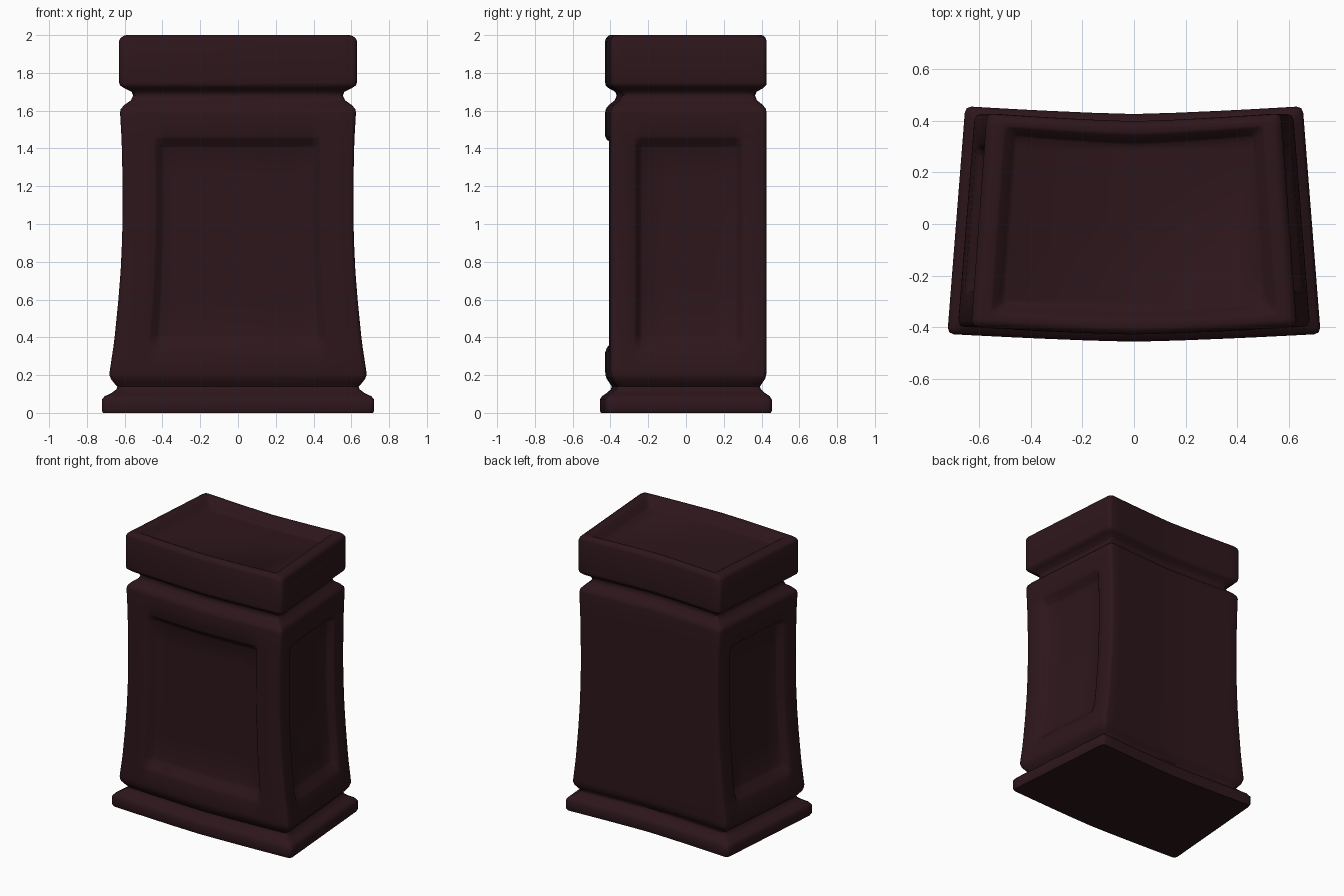
import bpy, bmesh

# Vertical profile: height, front half width, half depth
PROFILE = [
    (0.0, .716, .436), (.012, .723, .441), (.07, .723, .441), (.088, .708, .430),
    (.105, .672, .405), (.125, .645, .383), (.14, .640, .378), (.155, .655, .388),
    (.18, .675, .405), (.20, .682, .411), (.22, .681, .413),
    (.32, .666, .413), (.345, .662, .413), (.385, .657, .413), (.41, .654, .413),
    (.6, .635, .413), (.75, .623, .413), (.9, .616, .413), (1.05, .612, .413),
    (1.25, .613, .413), (1.40, .617, .413), (1.415, .617, .413), (1.45, .619, .413),
    (1.465, .619, .413), (1.59, .626, .413), (1.61, .622, .409), (1.63, .603, .393),
    (1.655, .568, .362), (1.68, .556, .352), (1.70, .565, .360), (1.72, .605, .396),
    (1.735, .627, .411), (1.75, .631, .413), (1.97, .631, .413), (1.985, .624, .408),
    (1.997, .605, .396), (2.0, .59, .387), (2.0, .56, .368), (1.995, .548, .358),
    (1.95, .515, .330), (1.94, .50, .320),
]
DEPTH = .05


def ramp(x, lo, hi):
    k = max(0, min(1, (x - lo) / (hi - lo)))
    return k * k * (3 - 2 * k)


def mirrored(half):
    return [-v for v in reversed(half)] + [0] + half


# Section outline in unit square: front, right, back, left with rounded corners
S = mirrored([.25, .5, .635, .655, .70, .72, .85, .965])
T = mirrored([.3, .6, .625, .675, .70, .85, .945])
outline = [(s, -1, 'front') for s in S] + [(.99, -.985, '')]
outline += [(1, t, 'side') for t in T] + [(.99, .985, '')]
outline += [(s, 1, 'back') for s in reversed(S)] + [(-.99, .985, '')]
outline += [(-1, t, 'side') for t in reversed(T)] + [(-.99, -.985, '')]


def point(s, t, face, z, w, d, panels):
    x = s * w * (.952 - .048 * t)
    y = t * d + .03 * (abs(s) ** 1.3 - .5)
    # Sunken panels on the front and both sides
    if panels:
        rows = ramp(z, .32, .41) * (1 - ramp(z, 1.40, 1.465))
        if face == 'front':
            y += DEPTH * rows * (1 - ramp(abs(s), .635, .72))
        elif face == 'side':
            x -= s * DEPTH * rows * (1 - ramp(abs(t), .60, .70))
    return x, y, z


# Pedestal lofted ring by ring, including the sunken top tray
bm = bmesh.new()
rings = [[bm.verts.new(point(*o, z, w, d, .3 < z < 1.5)) for o in outline]
         for z, w, d in PROFILE]
n = len(outline)
for a, b in zip(rings, rings[1:]):
    for i in range(n):
        j = (i + 1) % n
        bm.faces.new((a[i], a[j], b[j], b[i]))
bm.faces.new(list(reversed(rings[0])))
bm.faces.new(rings[-1])
bmesh.ops.recalc_face_normals(bm, faces=bm.faces)
mesh = bpy.data.meshes.new("pedestal")
bm.to_mesh(mesh)
bm.free()
pedestal = bpy.data.objects.new("pedestal", mesh)
bpy.context.collection.objects.link(pedestal)

# Dark maroon finish
mat = bpy.data.materials.new("dark_maroon")
mat.diffuse_color = (.026, .008, .011, 1)
mesh.materials.append(mat)

bpy.context.view_layer.objects.active = pedestal
pedestal.select_set(True)
bpy.ops.object.shade_smooth_by_angle(angle=.9)
